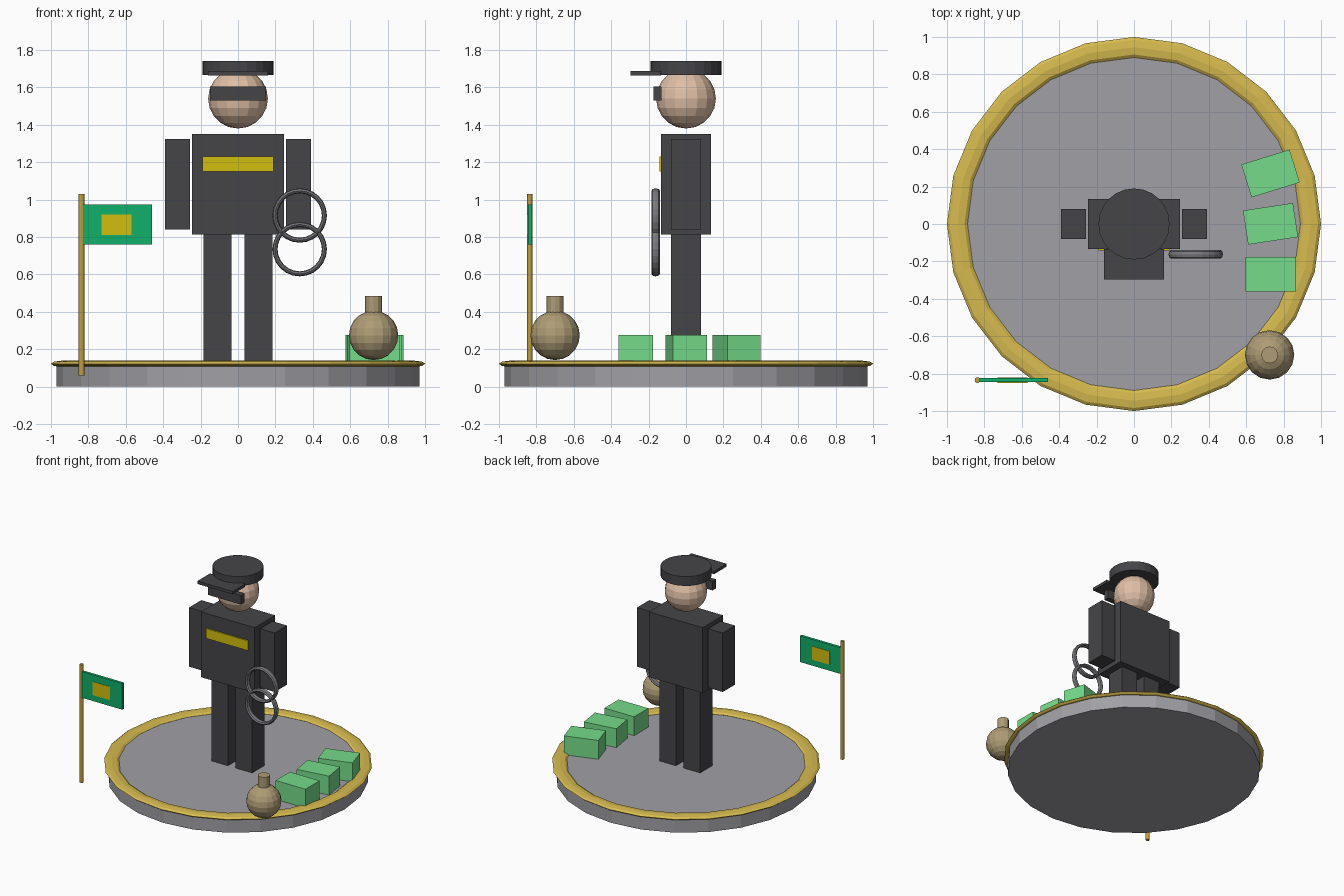
import bpy
from math import radians, pi

old = bpy.data.objects.get("Cube")
if old:
    bpy.data.objects.remove(old, do_unlink=True)


def material(name, srgb):
    """Flat material from display colour values."""
    col = [c / 12.92 if c <= 0.04 else ((c + 0.055) / 1.055) ** 2.4 for c in srgb] + [1]
    m = bpy.data.materials.new(name)
    m.use_nodes = True
    m.diffuse_color = col
    m.node_tree.nodes["Principled BSDF"].inputs["Base Color"].default_value = col
    return m


UNIFORM = material("uniform charcoal", (0.27, 0.27, 0.285))
SKIN = material("skin", (0.88, 0.75, 0.65))
YELLOW = material("badge yellow", (0.82, 0.75, 0.06))
STONE = material("stone grey", (0.63, 0.63, 0.65))
GOLD = material("rim gold", (0.84, 0.73, 0.31))
POLE = material("pole brass", (0.76, 0.62, 0.22))
GREEN = material("flag green", (0.06, 0.69, 0.42))
CASH = material("banknote green", (0.46, 0.86, 0.54))
SACK = material("sack tan", (0.68, 0.61, 0.46))
STEEL = material("steel", (0.48, 0.48, 0.50))


def finish(name, mat):
    ob = bpy.context.object
    ob.name = name
    ob.data.materials.append(mat)
    return ob


def box(name, mat, x, y, z, turn=0):
    """Box from (min, max) ranges, turned about its own centre."""
    spans = (x, y, z)
    bpy.ops.mesh.primitive_cube_add(size=1, location=[(a + b) / 2 for a, b in spans])
    ob = finish(name, mat)
    ob.scale = [b - a for a, b in spans]
    ob.rotation_euler.z = turn
    return ob


def cylinder(name, mat, r, x, y, z, sides):
    bpy.ops.mesh.primitive_cylinder_add(vertices=sides, radius=r, depth=z[1] - z[0],
                                        location=(x, y, (z[0] + z[1]) / 2))
    return finish(name, mat)


def ball(name, mat, r, loc):
    bpy.ops.mesh.primitive_uv_sphere_add(segments=16, ring_count=10, radius=r, location=loc)
    return finish(name, mat)


def ring(name, mat, major, minor, loc, flatten, tilt=0):
    bpy.ops.mesh.primitive_torus_add(major_segments=24, minor_segments=8, major_radius=major,
                                     minor_radius=minor, location=loc, rotation=(tilt, 0, 0))
    ob = finish(name, mat)
    ob.scale.z = flatten
    return ob


# Round base with a flattened gold rim
cylinder("base", STONE, 0.97, 0, 0, (0, 0.12), 24)
ring("base_rim", GOLD, 0.945, 0.055, (0, 0, 0.122), 0.3)

# Body, with legs and arms on both sides
box("torso", UNIFORM, (-0.245, 0.245), (-0.133, 0.133), (0.813, 1.35))
for side, s in (("left", 1), ("right", -1)):
    box(side + "_leg", UNIFORM, sorted((s * 0.035, s * 0.185)), (-0.08, 0.08), (0.12, 0.815))
    box(side + "_arm", UNIFORM, sorted((s * 0.257, s * 0.39)), (-0.08, 0.08), (0.84, 1.325))
box("chest_badge", YELLOW, (-0.19, 0.19), (-0.143, -0.132), (1.15, 1.23))

# Head, glasses and peaked cap
ball("head", SKIN, 0.16, (0, 0, 1.54))
box("glasses", UNIFORM, (-0.15, 0.15), (-0.175, -0.13), (1.53, 1.605))
cylinder("cap", UNIFORM, 0.19, 0, 0, (1.665, 1.742), 24)
box("cap_peak", UNIFORM, (-0.16, 0.16), (-0.298, -0.135), (1.664, 1.688))

# Pair of linked cuffs
for name, z in (("upper_cuff", 0.915), ("lower_cuff", 0.735)):
    ring(name, STEEL, 0.132, 0.0135, (0.33, -0.162, z), 1.7, pi / 2)

# Flag on its pole
cylinder("flag_pole", POLE, 0.015, -0.837, -0.835, (0.06, 1.03), 12)
box("flag", GREEN, (-0.83, -0.46), (-0.846, -0.824), (0.76, 0.975))
box("flag_emblem", YELLOW, (-0.73, -0.57), (-0.849, -0.821), (0.81, 0.92))

# Bundles of notes fanned along the rim
for i in range(3):
    y = -0.268 + 0.269 * i
    box(f"note_bundle_{i + 1}", CASH, (0.595, 0.865), (y - 0.092, y + 0.092),
        (0.12, 0.275), radians(8.6 * i))

# Tied sack
ball("sack", SACK, 0.132, (0.725, -0.7, 0.274))
cylinder("sack_neck", SACK, 0.045, 0.725, -0.7, (0.39, 0.485), 12)
